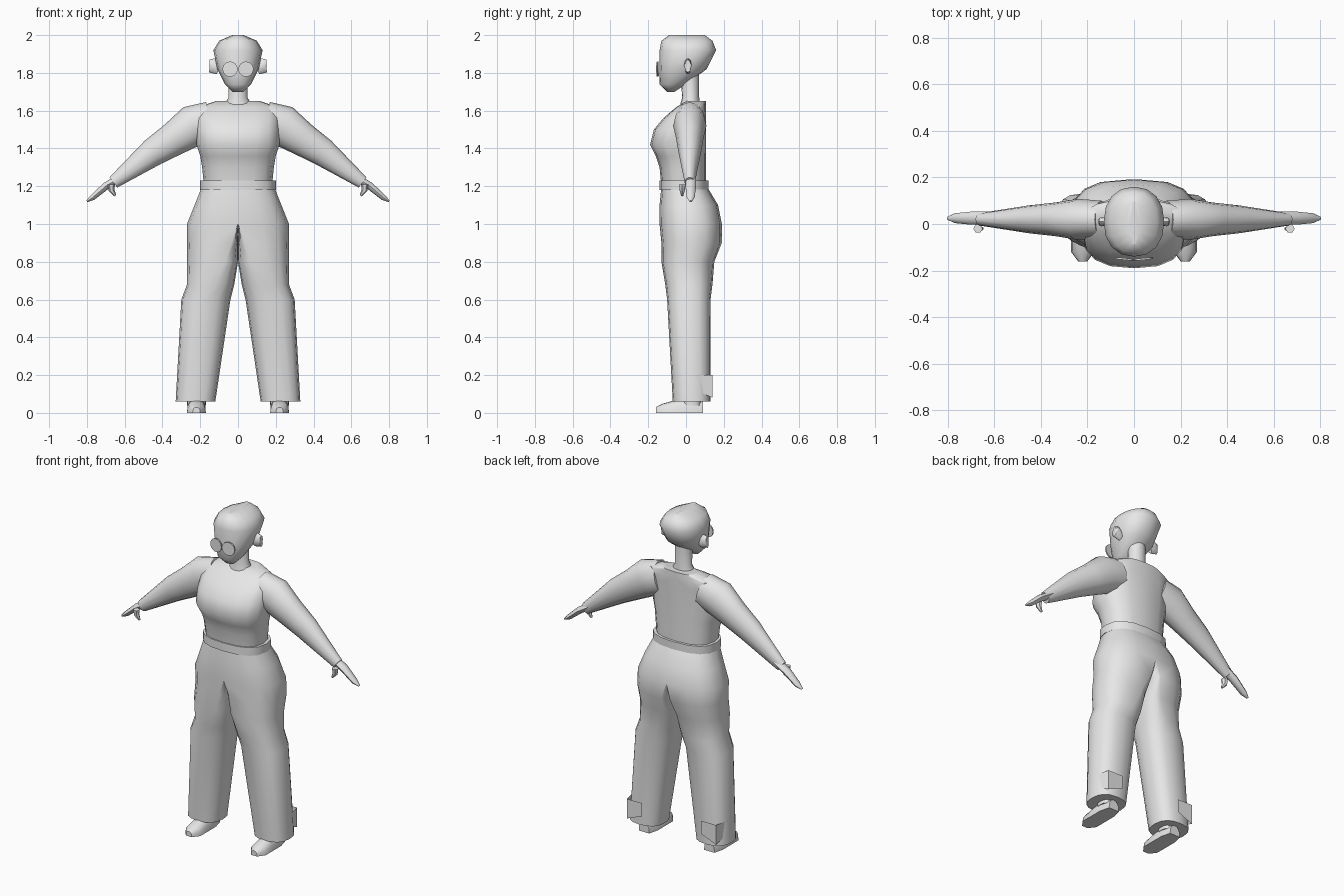
import bpy, bmesh, math
from mathutils import Vector

if "Cube" in bpy.data.objects:
    bpy.data.objects.remove(bpy.data.objects["Cube"])

grey = bpy.data.materials.new("plain grey")
grey.use_nodes = True
colour = (0.8, 0.8, 0.8, 1)
grey.diffuse_color = colour
grey.node_tree.nodes["Principled BSDF"].inputs["Base Color"].default_value = colour


def finish(name, bm, angle=50):
    # Drop the wall on the centre plane so that the mirrored halves join
    wall = [f for f in bm.faces if all(abs(v.co.x) < 0.001 for v in f.verts)]
    bmesh.ops.delete(bm, geom=wall, context='FACES')
    bmesh.ops.remove_doubles(bm, verts=bm.verts, dist=0.0001)
    bmesh.ops.recalc_face_normals(bm, faces=bm.faces)
    mesh = bpy.data.meshes.new(name)
    bm.to_mesh(mesh)
    bm.free()
    mesh.materials.append(grey)
    part = bpy.data.objects.new(name, mesh)
    bpy.context.collection.objects.link(part)
    part.modifiers.new("mirror", 'MIRROR').use_clip = True
    bpy.ops.object.select_all(action='DESELECT')
    part.select_set(True)
    bpy.context.view_layer.objects.active = part
    bpy.ops.object.shade_smooth_by_angle(angle=math.radians(angle))


def loft(name, rings):
    bm = bmesh.new()
    loops = [[bm.verts.new(point) for point in ring] for ring in rings]
    for lower, upper in zip(loops, loops[1:]):
        for i in range(len(lower)):
            bm.faces.new((lower[i - 1], lower[i], upper[i], upper[i - 1]))
    bm.faces.new(loops[0])
    bm.faces.new(loops[-1])
    finish(name, bm)


def section(z, inner, outer, front, back, power=0.8, spread=0, sides=16):
    """Level ring between two x and two y limits; spread moves its ridge off centre."""
    middle = spread * (inner + outer) / 2
    ring = []
    for k in range(sides):
        turn = math.tau * k / sides
        side, depth = math.sin(turn), -math.cos(turn)
        reach = outer - middle if side > 0 else middle - inner
        if abs(side) < 0.001:
            reach = 0
        x = middle + math.copysign(abs(side) ** power, side) * reach
        y = math.copysign(abs(depth) ** power, depth) * (back - front) / 2
        ring.append(Vector((x, (front + back) / 2 + y, z)))
    return ring


def body(name, rows, power=0.8):
    # Rows of height, half width, front and back
    loft(name, [section(z, 0, width, front, back, power) for z, width, front, back in rows])


def limb(name, rows, y, flatness, sides=12):
    # Rows of x, z and radius, with rings square to the path
    rings = []
    for i, (x, z, radius) in enumerate(rows):
        before, after = rows[max(i - 1, 0)], rows[min(i + 1, len(rows) - 1)]
        along = Vector((after[0] - before[0], 0, after[1] - before[1])).normalized()
        up = Vector((-along.z, 0, along.x)) * radius
        deep = Vector((0, radius * flatness, 0))
        turns = [math.tau * k / sides for k in range(sides)]
        rings.append([Vector((x, y, z)) + up * math.cos(t) + deep * math.sin(t) for t in turns])
    loft(name, rings)


# Head, neck and ears
body("head", [(1.7, .03, -.1, -.06), (1.74, .07, -.14, 0), (1.82, .11, -.14, .11),
              (1.92, .13, -.14, .16), (1.97, .1, -.13, .14), (2, .03, -.09, .1)], power=0.9)
body("neck", [(1.6, .09, -.04, .08), (1.67, .05, -.02, .07), (1.8, .05, -.03, .07)], power=1)
limb("ears", [(.1, 1.82, .03), (.14, 1.84, .04), (.15, 1.84, .03)], y=.01, flatness=0.5, sides=8)

# Round spectacle lenses
bm = bmesh.new()
bmesh.ops.create_cone(bm, cap_ends=True, segments=20, radius1=.04, radius2=.04, depth=.008)
for v in bm.verts:
    v.co = (v.co.x + .042, v.co.z + v.co.x * 0.1 - .15, v.co.y + 1.82)
finish("spectacles", bm, angle=30)

# Shirt with a full bust and sloping shoulders
shirt_back = .105
shirt_rows = [(1.2, .18, -.13), (1.3, .19, -.14), (1.36, .2, -.16), (1.42, .22, -.19),
              (1.5, .22, -.17), (1.56, .22, -.12), (1.62, .21, -.05), (1.65, .12, 0)]
body("shirt", [(*row, shirt_back) for row in shirt_rows])

# Sleeves, hands and thumbs
limb("sleeves", [(.14, 1.55, .1), (.24, 1.52, .11), (.34, 1.45, .09), (.45, 1.38, .075),
                 (.66, 1.22, .034)], y=.02, flatness=0.8)
limb("hands", [(.62, 1.25, .02), (.7, 1.2, .02), (.77, 1.14, .015), (.8, 1.12, .005)],
     y=.025, flatness=1.4, sides=8)
limb("thumbs", [(.67, 1.21, .02), (.67, 1.18, .016), (.65, 1.15, .006)],
     y=-.02, flatness=1, sides=6)

# Waistband standing proud of the trousers
body("waistband", [(z, .2, -.14, .12) for z in (1.18, 1.23)])

# Trousers: one pelvis that divides into two wide legs
trouser_rows = [(1.2, 0, .19, -.13, .11), (1.1, 0, .23, -.14, .17), (1, 0, .27, -.14, .19),
                (.9, 0, .27, -.13, .19), (.8, 0, .27, -.13, .15), (.68, .02, .27, -.11, .14),
                (.6, .04, .3, -.1, .13), (.06, .12, .33, -.07, .13)]
loft("trousers", [section(*row, spread=min(1, max(0, (1 - row[0]) * 2.5)))
                  for row in trouser_rows])

# Loose flaps at the outer back of each hem
bm = bmesh.new()
edges = []
for x, y, drop in ((.32, .05, .08), (.3, .14, .12), (.2, .14, .08)):
    edges.append([bm.verts.new((x, y, z)) for z in (.2, .2 - drop)])
for (a, b), (c, d) in zip(edges, edges[1:]):
    bm.faces.new((a, b, d, c))
finish("hem_flaps", bm, angle=20)

# Shoes from heel to toe, and the ankles that rise into the hems
shoe_rings = []
arch = [math.pi * k / 8 for k in range(9)]
for y, width, height in ((.09, .035, .06), (.03, .05, .08), (-.05, .05, .07),
                         (-.12, .05, .05), (-.16, .02, .03)):
    shoe_rings.append([Vector((.22 + width * math.cos(t), y, height * abs(math.sin(t)) ** 0.7))
                       for t in arch])
loft("shoes", shoe_rings)
loft("ankles", [section(z, .17, .27, -.02, .08, spread=1) for z in (.04, .2)])
